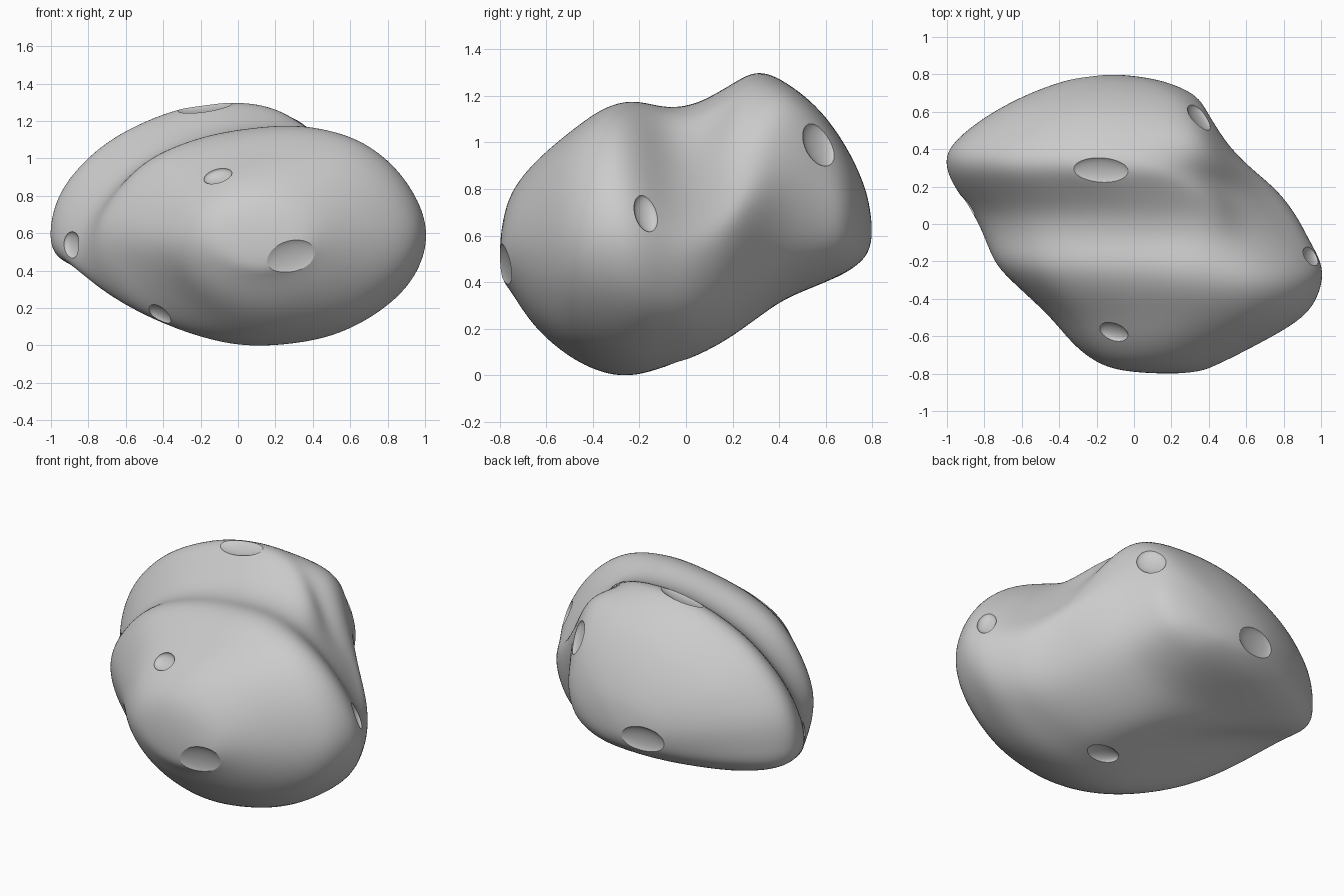
import bpy, bmesh, math
from mathutils import Vector, Matrix
from mathutils.bvhtree import BVHTree

if "Cube" in bpy.data.objects:
    bpy.data.objects.remove(bpy.data.objects["Cube"])

# Slices front to back: y, left, right, bottom, top
SLICES = [
    (-.80, .20, .20, .52, .52), (-.79, -.02, .34, .42, .65), (-.75, -.18, .45, .36, .79),
    (-.65, -.32, .65, .21, .92), (-.50, -.45, .91, .08, 1.05), (-.35, -.61, 1.0, .01, 1.155),
    (-.22, -.74, 1.01, .0, 1.185), (-.08, -.80, .94, .04, 1.155), (.05, -.86, .87, .085, 1.175),
    (.18, -.95, .77, .155, 1.245), (.30, -1.005, .63, .24, 1.31), (.42, -.98, .51, .325, 1.27),
    (.57, -.80, .41, .39, 1.15), (.68, -.60, .34, .44, 1.0), (.75, -.42, .20, .49, .86),
    (.785, -.28, .05, .54, .75), (.80, -.12, -.12, .62, .62)]

# Slice outlines in a -1..1 box, anticlockwise from the right
TIP = [(math.cos(a), math.sin(a)) for a in (math.tau * k / 14 for k in range(14))]
FRONT = [(1, .07), (.86, .56), (.57, .9), (.2, 1), (-.16, .95), (-.51, .83), (-.8, .6),
         (-1, .12), (-.94, -.27), (-.69, -.7), (-.4, -.94), (-.02, -1), (.5, -.83), (.88, -.4)]
MIDDLE = [(1, -.2), (.87, .15), (.67, .56), (.49, .92), (.14, 1), (-.2, .92), (-.56, .69),
          (-.86, .28), (-1, -.18), (-.93, -.52), (-.48, -.71), (0, -.93), (.4, -1), (.85, -.73)]
BACK = [(1, -.1), (.95, .47), (.77, .91), (.3, 1), (-.07, .94), (-.4, .75), (-.73, .42),
        (-.95, 0), (-1, -.4), (-.94, -.73), (-.6, -.92), (-.1, -.98), (.47, -.97), (.87, -.67)]

# Dimples: centre, long axis, long and short radius
DIMPLES = [
    ((.29, -.79, .47), (1, 0, .1), .155, .105), ((-.11, -.58, .91), (1, 0, -.15), .08, .06),
    ((.98, -.15, .71), (0, 0, 1), .085, .057), ((-.18, .28, 1.3), (1, 0, 0), .155, .08),
    ((.35, .57, .99), (0, .5, -1), .1, .085), ((-.24, .76, .59), (1, 0, 0), .145, .09),
    ((-.92, .08, .54), (1, 0, -1), .075, .068), ((-.39, -.25, .20), (1, 0, -1), .07, .06),
    ((.20, -.04, .07), (1, 0, 0), .11, .057)]

RINGS_PER_SLICE, SIDES, DEPTH = 7, 144, .03


def spline(a, b, c, d, t):
    return [.5 * (2 * q + (r - p) * t + (2 * p - 5 * q + 4 * r - s) * t * t
                  + (3 * q - p - 3 * r + s) * t ** 3) for p, q, r, s in zip(a, b, c, d)]


def smooth_loop(points):
    n, loop = len(points), []
    for k in range(SIDES):
        i, t = divmod(k * n / SIDES, 1)
        loop.append(spline(*(points[(int(i) + j) % n] for j in (-1, 0, 1, 2)), t))
    return loop


# Outline used at each depth
STAGES = [(-.85, smooth_loop(TIP)), (-.4, smooth_loop(FRONT)),
          (.16, smooth_loop(MIDDLE)), (.5, smooth_loop(BACK)), (.95, smooth_loop(TIP))]


def outline(y):
    (y0, a), (y1, b) = next((p, q) for p, q in zip(STAGES, STAGES[1:]) if y < q[0])
    t = (y - y0) / (y1 - y0)
    t = t * t * (3 - 2 * t)
    pts = [(p[0] + (q[0] - p[0]) * t, p[1] + (q[1] - p[1]) * t) for p, q in zip(a, b)]
    lo = [min(p[i] for p in pts) for i in (0, 1)]
    hi = [max(p[i] for p in pts) for i in (0, 1)]
    return [[(p[i] - lo[i]) / (hi[i] - lo[i]) for i in (0, 1)] for p in pts]


# Mirror the slices beyond both tips so the ends close smoothly
def ghost(s):
    return (s[0], s[2], s[1], s[4], s[3])


rows = [ghost(SLICES[1])] + SLICES + [ghost(SLICES[-2])]

# Two-lobed body lofted through the slices
bm = bmesh.new()
rings = []
count = (len(SLICES) - 1) * RINGS_PER_SLICE
for k in range(count + 1):
    i = min(k // RINGS_PER_SLICE, len(SLICES) - 2)
    y, l, r, b, t = spline(*rows[i:i + 4], k / RINGS_PER_SLICE - i)
    if k in (0, count):
        rings.append([bm.verts.new((l, y, b))] * SIDES)
    else:
        rings.append([bm.verts.new((l + (r - l) * u, y, b + (t - b) * v)) for u, v in outline(y)])
for a, b in zip(rings, rings[1:]):
    for j in range(SIDES):
        m = (j + 1) % SIDES
        bm.faces.new(list(dict.fromkeys((a[j], a[m], b[m], b[j]))))
for _ in range(20):
    bmesh.ops.smooth_vert(bm, verts=bm.verts, factor=.5, use_axis_x=True,
                          use_axis_y=True, use_axis_z=True)
bmesh.ops.recalc_face_normals(bm, faces=bm.faces)
base = min(v.co.z for v in bm.verts)
bmesh.ops.translate(bm, verts=bm.verts, vec=(0, 0, -base))
skin = BVHTree.FromBMesh(bm)
mesh = bpy.data.meshes.new("dimpled_boulder")
bm.to_mesh(mesh)
bm.free()
boulder = bpy.data.objects.new("dimpled_boulder", mesh)
bpy.context.collection.objects.link(boulder)

# Flattened ball cutters lying on the skin
cutter_bm = bmesh.new()
for centre, axis, long_r, short_r in DIMPLES:
    spot, normal, _, _ = skin.find_nearest(Vector(centre))
    along = Vector(axis)
    along = (along - normal * along.dot(normal)).normalized()
    across = normal.cross(along)
    turn = Matrix((along, across, normal)).transposed().to_4x4()
    place = Matrix.Translation(spot) @ turn @ Matrix.Diagonal((long_r, short_r, DEPTH, 1))
    bmesh.ops.create_uvsphere(cutter_bm, u_segments=48, v_segments=24, radius=1, matrix=place)
cutter_mesh = bpy.data.meshes.new("dimple_cutters")
cutter_bm.to_mesh(cutter_mesh)
cutter_bm.free()
cutter = bpy.data.objects.new("dimple_cutters", cutter_mesh)
bpy.context.collection.objects.link(cutter)
cutter.hide_render = True

# Scoop the dimples, then smooth with crisp rims
cut = boulder.modifiers.new("dimples", 'BOOLEAN')
cut.operation, cut.object, cut.solver = 'DIFFERENCE', cutter, 'EXACT'
bpy.context.view_layer.objects.active = boulder
boulder.select_set(True)
bpy.ops.object.modifier_apply(modifier=cut.name)
bpy.data.objects.remove(cutter)
bpy.ops.object.shade_smooth_by_angle(angle=math.radians(25))
